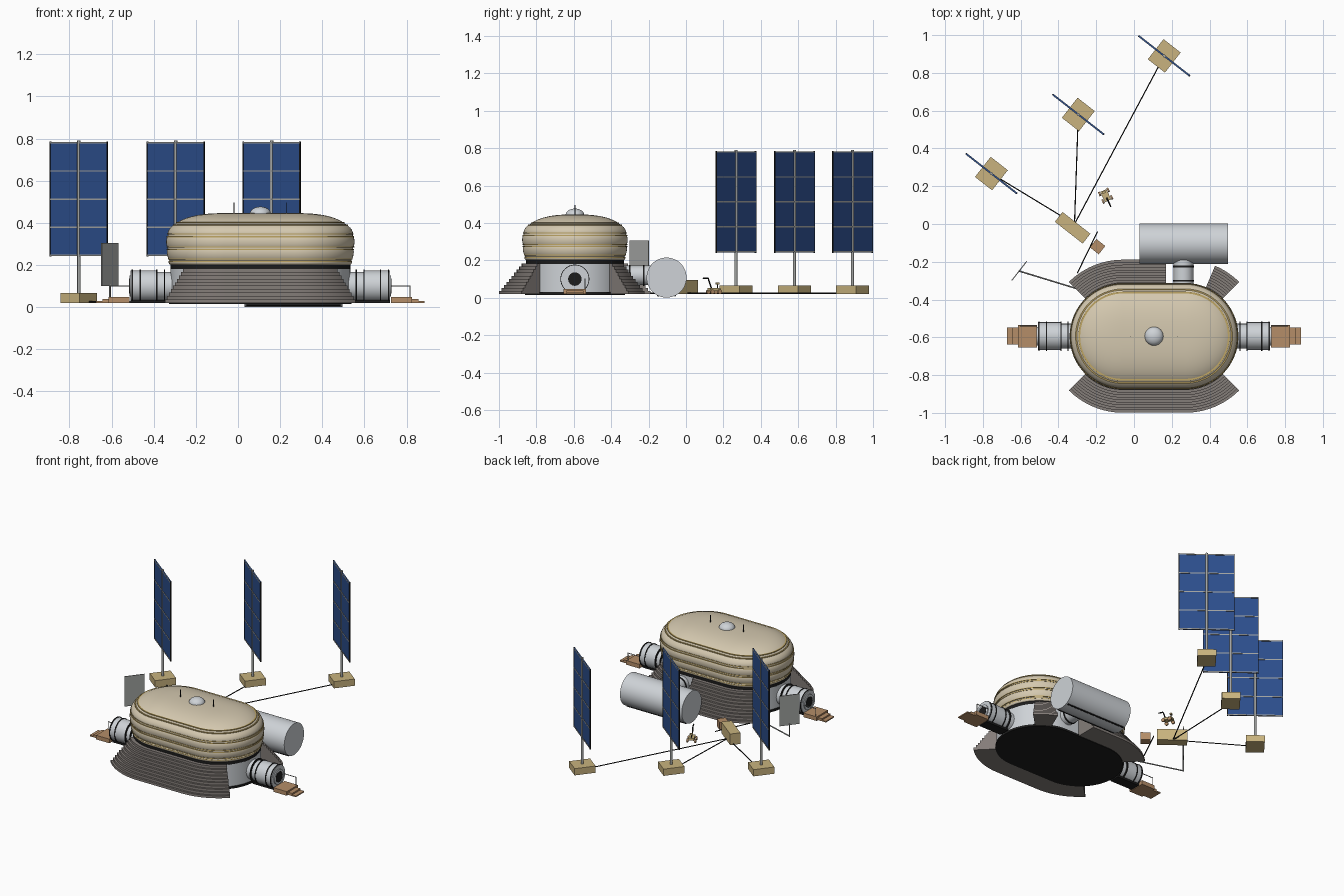
import bpy, bmesh, math
from mathutils import Vector, Matrix

cube = bpy.data.objects.get("Cube")
if cube:
    bpy.data.objects.remove(cube)


def material(name, *rgb):
    m = bpy.data.materials.new(name)
    m.use_nodes = True
    m.diffuse_color = (*rgb, 1)
    m.node_tree.nodes["Principled BSDF"].inputs["Base Color"].default_value = (*rgb, 1)
    return m


FABRIC = material("beige fabric", .66, .58, .43)
GOLD = material("gold strap", .52, .38, .13)
BERM = material("warm grey bags", .23, .205, .19)
HULL = material("pale grey hull", .62, .65, .68)
DARK = material("near black", .012, .012, .012)
BLUE = material("solar blue", .025, .075, .26)
TAN = material("tan crate", .58, .45, .21)
BROWN = material("brown deck", .46, .27, .14)
STEEL = material("grey steel", .36, .37, .36)

CX, CY, HALF = .106, -.594, .165   # habitat centre and half its straight run
GROUND = .02
TURN = math.radians(-38)           # heading shared by the power equipment


def finish(bm, name, mat, smooth=35):
    bmesh.ops.recalc_face_normals(bm, faces=bm.faces)
    me = bpy.data.meshes.new(name)
    bm.to_mesh(me)
    bm.free()
    me.materials.append(mat)
    if smooth:
        me.shade_smooth()
        me.set_sharp_from_angle(angle=math.radians(smooth))
    ob = bpy.data.objects.new(name, me)
    bpy.context.collection.objects.link(ob)
    return ob


def box(name, centre, size, mat, turn=0):
    bm = bmesh.new()
    mx = Matrix.Translation(centre) @ Matrix.Rotation(turn, 4, 'Z') @ Matrix.Diagonal((*size, 1))
    bmesh.ops.create_cube(bm, size=1, matrix=mx)
    return finish(bm, name, mat, 0)


def rod(name, a, b, r, mat, seg=8):
    a, b = Vector(a), Vector(b)
    d = b - a
    bm = bmesh.new()
    mx = Matrix.Translation((a + b) / 2) @ d.to_track_quat('Z', 'Y').to_matrix().to_4x4()
    bmesh.ops.create_cone(bm, cap_ends=True, segments=seg, radius1=r, radius2=r,
                          depth=d.length, matrix=mx)
    return finish(bm, name, mat)


def arc(cx, a0, a1, n=16):
    return [(cx, math.radians(a0 + (a1 - a0) * i / n)) for i in range(n + 1)]


def sweep(name, path, profile, mat, closed_path=True, closed_profile=False, smooth=35):
    """Sweep an (offset, z) profile along a list of (centre x, outward angle)."""
    bm = bmesh.new()
    rows = [[bm.verts.new((cx + o * math.cos(a), CY + o * math.sin(a), z)) for o, z in profile]
            for cx, a in path]
    n, m = len(path), len(profile)
    for i in range(n if closed_path else n - 1):
        for j in range(m if closed_profile else m - 1):
            p, q, k = rows[i], rows[(i + 1) % n], (j + 1) % m
            bm.faces.new((p[j], q[j], q[k], p[k]))
    if not closed_path:
        bm.faces.new(rows[0])
        bm.faces.new(rows[-1])
    bmesh.ops.remove_doubles(bm, verts=bm.verts, dist=1e-5)
    return finish(bm, name, mat, smooth)


RIGHT, LEFT = CX + HALF, CX - HALF
stadium = arc(RIGHT, -90, 90, 32) + arc(LEFT, 90, 270, 32)


def slab(name, r, z0, z1, mat):
    return sweep(name, stadium, [(0, z0), (r, z0), (r, z1), (0, z1)], mat)


# Habitat base
slab("floor_plate", .268, .016, .03, DARK)
slab("base_drum", .262, .03, .18, HULL)
slab("dark_collar", .262, .178, .203, DARK)


# Inflated shell with bulging lobes
def shell_radius(z):
    if z < .31:
        return .276 - .015 * ((.31 - z) / .11) ** 2
    return .276 * (1 - ((z - .31) / .136) ** 2.5) ** .4


seams = [.2, .222, .28, .34, .395]
shell = [(0, .2)]
for lo, hi in zip(seams, seams[1:]):
    for i in range(6):
        z = lo + (hi - lo) * i / 6
        shell.append((shell_radius(z) + .006 * math.sin(math.pi * i / 6) ** .7, z))
t0 = math.asin((.395 - .31) / .136)
for i in range(14):
    z = .31 + .136 * math.sin(t0 + (math.pi / 2 - t0) * i / 14)
    shell.append((shell_radius(z), z))
shell.append((0, .446))
sweep("inflated_shell", stadium, shell, FABRIC, smooth=50)

# Straps around the seams
for z in seams[1:]:
    for dz in (-.006, .006):
        r, h = shell_radius(z + dz), .0025
        sweep("shell_strap", stadium, [(r - .01, z + dz - h), (r + .0055, z + dz - h),
              (r + .0055, z + dz + h), (r - .01, z + dz + h)], GOLD, closed_profile=True)

# Roof dome and whip aerials
bm = bmesh.new()
bmesh.ops.create_uvsphere(bm, u_segments=24, v_segments=12, radius=1,
                          matrix=Matrix.Translation((CX, CY, .443)) @ Matrix.Diagonal((.05, .05, .034, 1)))
finish(bm, "roof_dome", HULL, 60)
for s in (-1, 1):
    rod("whip_aerial", (CX + s * .125, CY, .44), (CX + s * .125, CY, .496), .002, DARK, 6)

# Stepped bag berms
layers = 10
steps = [(.255, GROUND)]
for i in range(layers):
    r = .405 - .12 * i / (layers - 1)
    steps += [(r, GROUND + .163 * i / layers), (r, GROUND + .163 * (i + 1) / layers)]
steps.append((.255, steps[-1][1]))
berms = {"front_berm": arc(LEFT, 225, 270) + arc(RIGHT, 270, 315),
         "back_berm_long": [(.17, math.pi / 2)] + arc(LEFT, 90, 135),
         "back_berm_short": arc(RIGHT, 45, 67, 8)}
for name, path in berms.items():
    sweep(name, path, steps, BERM, False, True, 20)

# Airlocks, decks and railings on both ends
for s, side in ((1, "left"), (-1, "right")):
    def at(d, y=0, z=.1):
        return (CX + s * d, CY + y, z)

    def along(part, d0, d1, r, mat, seg=32):
        rod(f"{side}_{part}", at(d0), at(d1), r, mat, seg)

    along("airlock_neck", .36, .49, .066, HULL)
    along("airlock_chamber", .49, .615, .074, HULL)
    for d in (.455, .492, .57, .608):
        along("airlock_band", d - .003, d + .003, .0775, DARK)
    along("hatch_frame", .61, .621, .05, HULL)
    along("hatch", .615, .623, .036, DARK)
    box(f"{side}_airlock_skid", at(.53, z=.026), (.17, .07, .014), DARK)
    for d0, d1, w, top in ((.62, .72, .12, .048), (.72, .75, .09, .038), (.75, .779, .09, .028)):
        box(f"{side}_deck_step", at((d0 + d1) / 2, z=(GROUND + top) / 2),
            (d1 - d0, w, top - GROUND), BROWN)
    rod(f"{side}_rail", at(.62, .055), at(.71, .055), .0025, STEEL)
    rod(f"{side}_rail_post", at(.71, .055, .04), at(.71, .055, .102), .0025, STEEL)

# Rear tank module and its connecting tunnel
TY, TZ, TR = -.104, .108, .107
rod("tank_module", (.03, TY, TZ), (.497, TY, TZ), TR, HULL, 48)
for a in (-115, -65):
    y, z = TY + TR * math.cos(math.radians(a)), TZ + TR * math.sin(math.radians(a))
    rod("tank_rail", (.04, y, z), (.487, y, z), .005, DARK)
rod("tank_tunnel", (.262, -.36, .12), (.262, -.18, .12), .052, HULL, 32)
for y in (-.3, -.225):
    rod("tunnel_band", (.262, y - .004, .12), (.262, y + .004, .12), .056, DARK, 32)

# Solar arrays
along_panel = Vector((math.cos(TURN), math.sin(TURN), 0))
arrays = [(-.755, .267), (-.295, .58), (.16, .89)]
for x, y in arrays:
    box("array_base", (x, y, .043), (.115, .135, .046), TAN, TURN)
    rod("array_mast", (x, y, .06), (x, y, .79), .008, STEEL, 12)
    box("solar_panel", (x, y, .513), (.34, .006, .54), BLUE, TURN)
    for i in range(5):
        box("panel_bar", (x, y, .247 + .133 * i), (.342, .010, .007), STEEL, TURN)
    for s in (-1, 1):
        p = Vector((x, y, .513)) + along_panel * .171 * s
        box("panel_edge", p, (.004, .009, .545), DARK, TURN)

# Power hub and cables
box("power_hub", (-.325, -.02, .058), (.187, .066, .076), TAN, TURN)
box("supply_crate", (-.193, -.12, .046), (.06, .056, .052), BROWN, TURN)
for x, y in arrays:
    rod("power_cable", (-.315, 0, .025), (x, y, .025), .0035, DARK, 6)
rod("habitat_cable", (-.193, -.04, .025), (-.3, -.26, .025), .0035, DARK, 6)

# Radiator on its stand
box("radiator_panel", (-.608, -.249, .203), (.129, .005, .205), STEEL, math.radians(52))
rod("radiator_post", (-.608, -.249, GROUND), (-.608, -.249, .11), .004, STEEL)
rod("radiator_pipe", (-.608, -.249, .024), (-.31, -.34, .024), .004, STEEL)

# Small rover with a jointed arm
ROVER = Matrix.Translation((-.15, .15, 0)) @ Matrix.Rotation(math.radians(25), 4, 'Z')


def rv(x, y, z):
    return ROVER @ Vector((x, y, z))


box("rover_body", rv(0, 0, .045), (.036, .06, .016), TAN, math.radians(25))
for sx in (-1, 1):
    for y in (-.022, .022):
        rod("rover_wheel", rv(sx * .02, y, .032), rv(sx * .03, y, .032), .012, BROWN, 12)
joints = [rv(0, -.015, .05), rv(0, -.035, .105), rv(0, -.065, .105)]
for a, b in zip(joints, joints[1:]):
    rod("rover_arm", a, b, .004, DARK)
rod("rover_mast", rv(0, .02, .05), rv(0, .02, .075), .003, DARK)
box("rover_head", rv(0, .02, .077), (.02, .012, .01), TAN, math.radians(25))
